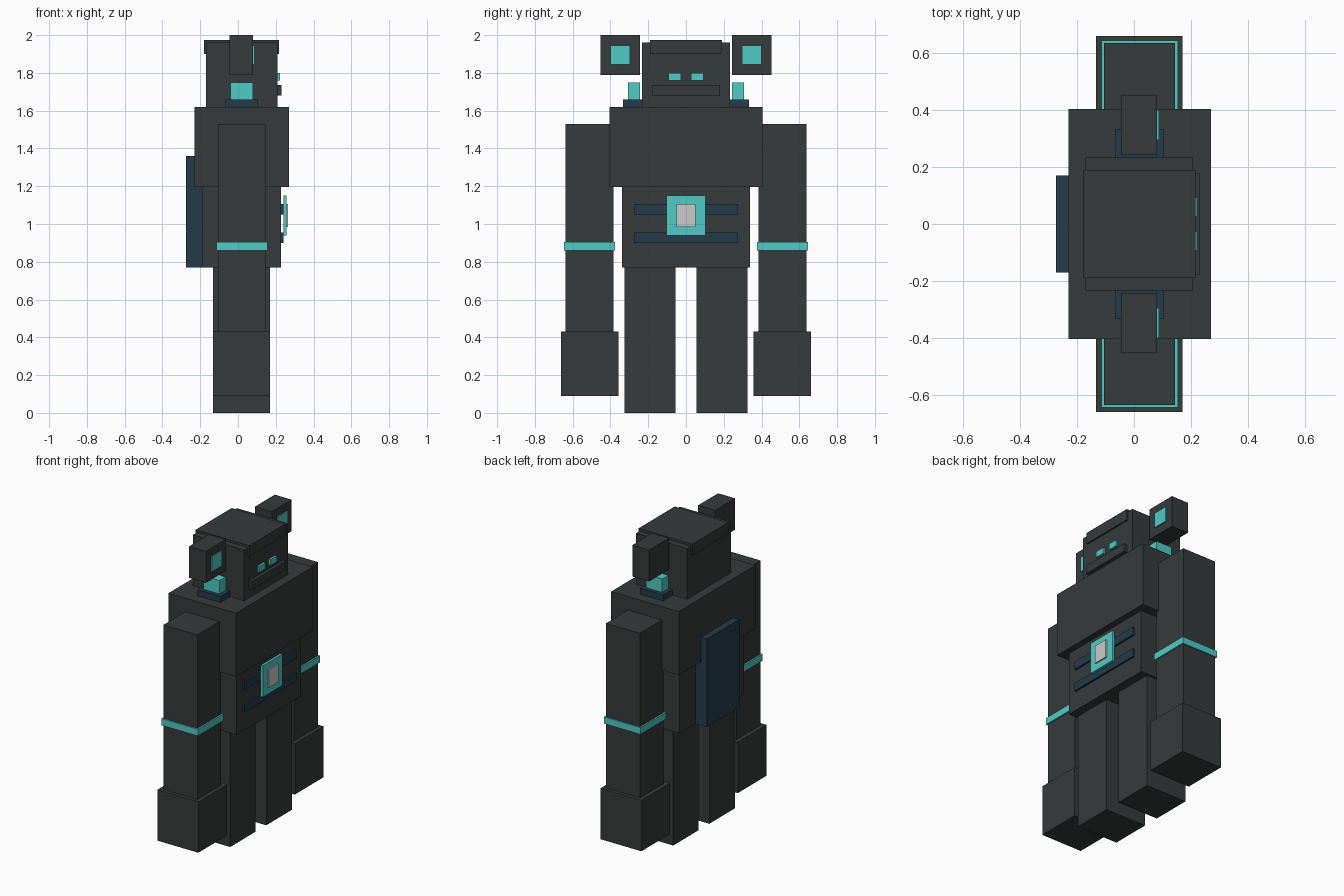
import bpy

if "Cube" in bpy.data.objects:
    bpy.data.objects.remove(bpy.data.objects["Cube"])


def material(name, rgb):
    m = bpy.data.materials.new(name)
    m.diffuse_color = (*rgb, 1)
    m.use_nodes = True
    m.node_tree.nodes["Principled BSDF"].inputs["Base Color"].default_value = m.diffuse_color
    return m


charcoal = material("charcoal", (0.037, 0.043, 0.043))
navy = material("navy", (0.018, 0.043, 0.067))
teal = material("teal", (0.076, 0.61, 0.55))
pale = material("pale_grey", (0.60, 0.60, 0.60))


def box(name, mat, x, y, z):
    """Box from (min, max) ranges on each axis."""
    centre = [(a + b) / 2 for a, b in (x, y, z)]
    bpy.ops.mesh.primitive_cube_add(size=1, location=centre)
    ob = bpy.context.object
    ob.name = name
    ob.scale = [b - a for a, b in (x, y, z)]
    bpy.ops.object.transform_apply(location=False, rotation=False, scale=True)
    ob.data.materials.append(mat)


def pair(name, mat, x, y, z):
    """The same box on both sides of the body."""
    box("left_" + name, mat, x, y, z)
    box("right_" + name, mat, x, (-y[1], -y[0]), z)


# Torso
box("chest", charcoal, (-0.23, 0.27), (-0.405, 0.405), (1.195, 1.62))
box("waist", charcoal, (-0.19, 0.228), (-0.34, 0.34), (0.77, 1.195))
box("back_pack", navy, (-0.275, -0.19), (-0.17, 0.17), (0.77, 1.36))

# Waist stripes and glowing core
for i, z in enumerate((0.90, 1.05)):
    box(f"waist_stripe_{i}", navy, (0.228, 0.24), (-0.275, 0.275), (z, z + 0.055))
box("core_frame", teal, (0.24, 0.257), (-0.104, 0.104), (0.94, 1.15))
box("core_light", pale, (0.257, 0.266), (-0.05, 0.05), (0.985, 1.105))

# Head
box("head", charcoal, (-0.17, 0.208), (-0.233, 0.233), (1.62, 1.96))
box("brow_cap", charcoal, (-0.18, 0.217), (-0.19, 0.19), (1.90, 1.975))
box("jaw", charcoal, (0.208, 0.23), (-0.18, 0.18), (1.68, 1.735))
pair("eye", teal, (0.208, 0.222), (0.027, 0.093), (1.76, 1.80))

# Shoulder mounts and pods
pair("mount_base", navy, (-0.065, 0.105), (0.234, 0.334), (1.62, 1.66))
pair("mount_light", teal, (-0.04, 0.08), (0.243, 0.308), (1.66, 1.75))
pair("pod", charcoal, (-0.045, 0.08), (0.243, 0.453), (1.79, 2.0))
pair("pod_screen", teal, (0.08, 0.088), (0.296, 0.40), (1.845, 1.945))

# Arms
pair("arm", charcoal, (-0.105, 0.145), (0.385, 0.637), (0.43, 1.53))
pair("arm_band", teal, (-0.115, 0.155), (0.375, 0.645), (0.86, 0.905))
pair("fist", charcoal, (-0.133, 0.17), (0.357, 0.661), (0.09, 0.43))

# Legs
pair("leg", charcoal, (-0.133, 0.17), (0.056, 0.325), (0.0, 0.77))
